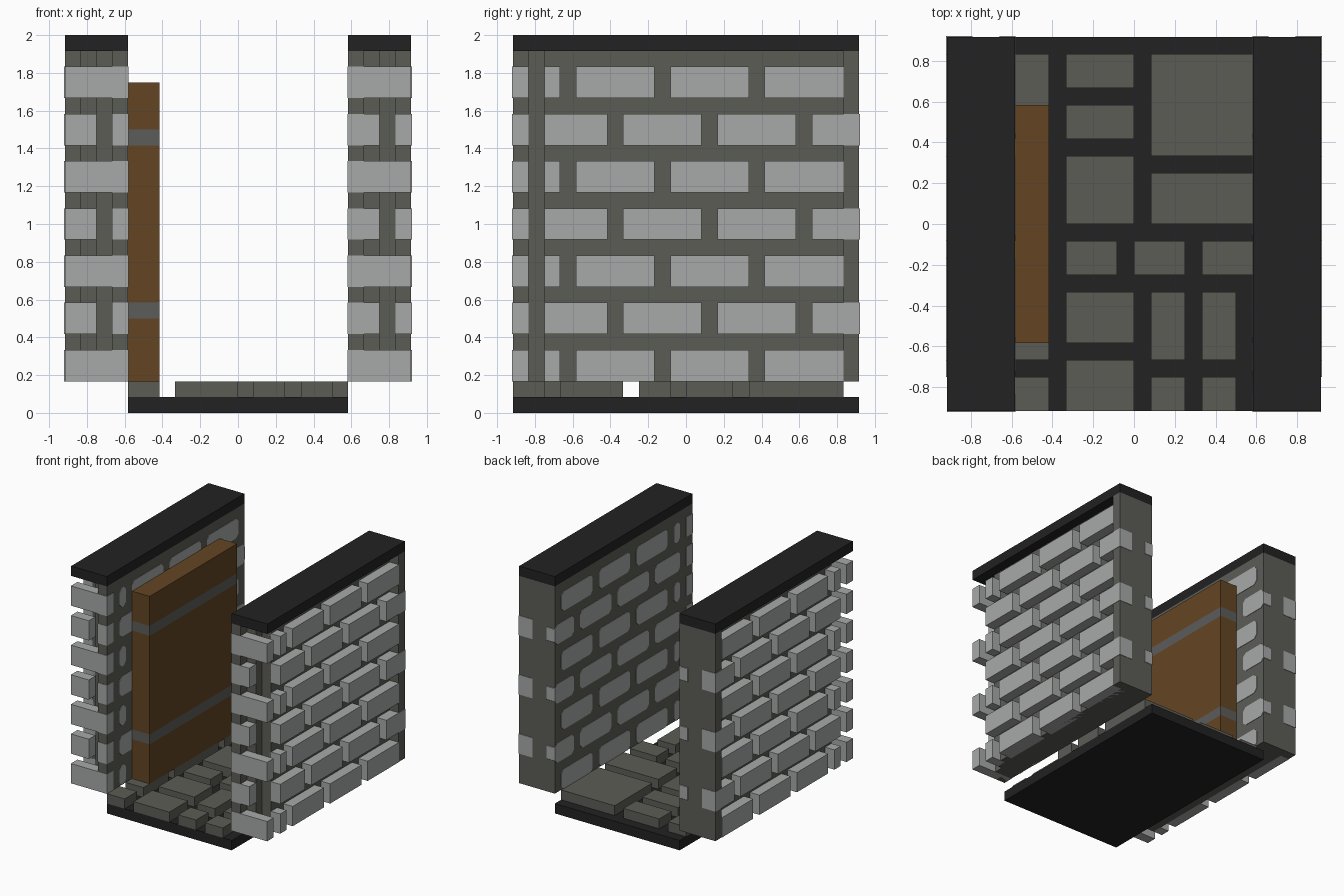
import bpy
import bmesh

cube = bpy.data.objects.get("Cube")
if cube:
    bpy.data.objects.remove(cube, do_unlink=True)

U = 1 / 12      # building module
E = 0.04        # slight proud offset of flush bricks, in modules


def material(name, r, g, b):
    m = bpy.data.materials.new(name)
    m.use_nodes = True
    m.diffuse_color = (r, g, b, 1)
    bsdf = m.node_tree.nodes["Principled BSDF"]
    bsdf.inputs["Base Color"].default_value = (r, g, b, 1)
    bsdf.inputs["Roughness"].default_value = 0.9
    return m


BRICK = material("light brick", 0.39, 0.40, 0.395)
STONE = material("grey stone", 0.107, 0.107, 0.094)
DARK = material("dark slate", 0.016, 0.016, 0.016)
WOOD = material("brown wood", 0.127, 0.060, 0.017)
IRON = material("iron band", 0.107, 0.107, 0.105)


def add_box(bm, x, y, z, clip=0):
    """Box from three (low, high) pairs; clip chamfers the edges along x."""
    geom = bmesh.ops.create_cube(bm, size=1)
    verts = geom["verts"]
    for v in verts:
        for i, (lo, hi) in enumerate((x, y, z)):
            v.co[i] = (lo if v.co[i] < 0 else hi) * U
    if clip:
        edges = {e for v in verts for e in v.link_edges
                 if abs(e.verts[0].co.x - e.verts[1].co.x) > 1e-4}
        bmesh.ops.bevel(bm, geom=list(edges), offset=clip * U, segments=1,
                        affect='EDGES')


def build(name, boxes, mat):
    bm = bmesh.new()
    for box in boxes:
        add_box(bm, *box)
    bmesh.ops.recalc_face_normals(bm, faces=bm.faces)
    mesh = bpy.data.meshes.new(name)
    bm.to_mesh(mesh)
    bm.free()
    mesh.materials.append(mat)
    ob = bpy.data.objects.new(name, mesh)
    bpy.context.collection.objects.link(ob)
    return ob


def span(side, lo, hi):
    """Mirror an x range to the wanted side."""
    return (lo, hi) if side > 0 else (-hi, -lo)


# Brick courses along the wall, alternating
EVEN = [(-9, -8), (-7, -2), (-1, 4), (5, 10)]
ODD = [(-9, -5), (-4, 1), (2, 7), (8, 11 + E)]

for side, label in ((1, "left"), (-1, "right")):
    # Mortar: inner plate, back plate, core and notched front post
    build(label + "_wall_mortar", [
        (span(side, 7, 8), (-11, 11), (2, 23)),
        (span(side, 8, 11), (10, 11), (2, 23)),
        (span(side, 8, 10), (-9, 10), (2, 23)),
        (span(side, 8, 9), (-10, -9), (2, 23)),
    ], STONE)
    build(label + "_wall_cap", [(span(side, 7, 11), (-11, 11), (23, 24))], DARK)

    outer, inner, front = [], [], []
    for row in range(7):
        z = (2 + 3 * row, 4 + 3 * row)
        for y in (ODD if row % 2 else EVEN):
            outer.append((span(side, 9.5, 11 + E), y, z))
            inner.append((span(side, 7 - E, 7.9), y, z, 0.35))
        # Front ends: full stretcher, or a short brick on odd courses
        y = (-11 - E, -10)
        if row % 2 == 0:
            front.append((span(side, 7 - E, 11), y, z))
        elif side > 0:
            front.append(((7 - E, 9), y, z))
        else:
            front += [((-11, -9), y, z), ((-8, -7 + E), y, z)]
    build(label + "_wall_outer_bricks", outer, BRICK)
    build(label + "_wall_inner_bricks", inner, BRICK)
    build(label + "_wall_front_bricks", front, BRICK)

# Floor slab with paving stones (x range, y range)
build("floor_slab", [((-7, 7), (-11, 11), (0, 1))], DARK)
PAVING = [
    ((-7, -5), (5, 10)), ((-7, -5), (-3, 4)), ((-7, -5), (-8, -4)),
    ((-7, -5), (-11, -9)),
    ((-4, 0), (8, 10)), ((-4, 0), (5, 7)), ((-4, 0), (0, 4)),
    ((-4, -1), (-3, -1)), ((0, 3), (-3, -1)), ((4, 7), (-3, -1)),
    ((1, 7), (4, 10)), ((1, 7), (0, 3)),
    ((-4, 0), (-7, -4)), ((-4, 0), (-11, -8)),
]
PAVING += [((x, x + 2), y) for x in (1, 4) for y in ((-8, -4), (-11, -9))]
build("paving_stones", [(x, y, (1, 2)) for x, y in PAVING], STONE)

# Open door against the wall, with two iron bands
door_x, door_y = (-7, -5), (-7, 7)
build("door_panels", [(door_x, door_y, z) for z in ((2, 6), (7, 17), (18, 21))], WOOD)
build("door_bands", [(door_x, door_y, z) for z in ((6, 7), (17, 18))], IRON)
